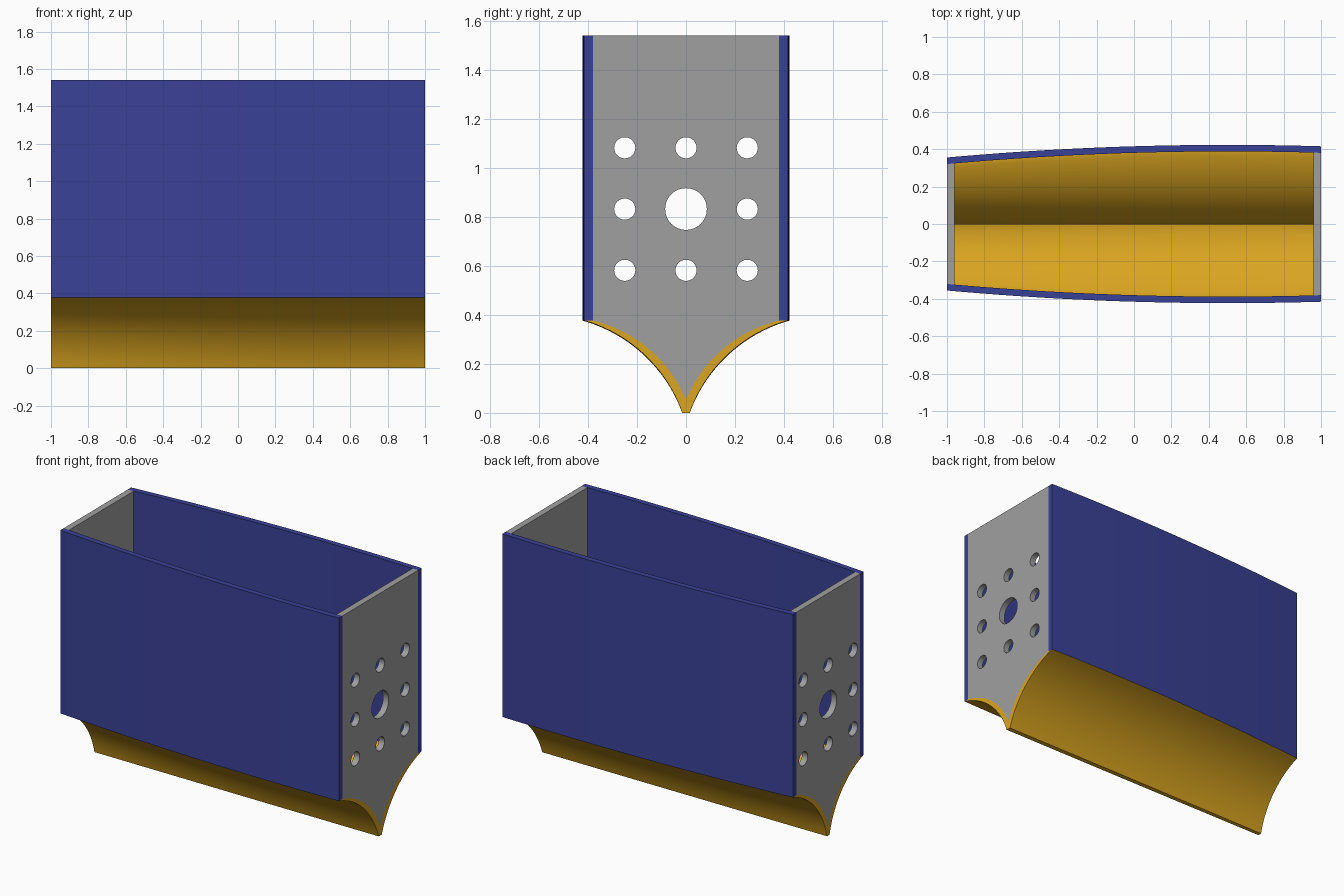
import bpy, bmesh, math
from mathutils import Vector, Matrix

if "Cube" in bpy.data.objects:
    bpy.data.objects.remove(bpy.data.objects["Cube"])

TOP, SHELF, T = 1.54, 0.377, 0.035      # rim height, wall bottom, wall thickness


def srgb(v):
    v /= 255
    return v / 12.92 if v <= 0.04045 else ((v + 0.055) / 1.055) ** 2.4


def material(name, r, g, b):
    m = bpy.data.materials.new(name)
    m.diffuse_color = (srgb(r), srgb(g), srgb(b), 1)
    m.use_nodes = True
    m.node_tree.nodes["Principled BSDF"].inputs["Base Color"].default_value = m.diffuse_color
    return m


blue = material("blue", 58, 65, 151)
gold = material("gold", 218, 165, 32)
grey = material("grey", 160, 160, 160)


def half_width(x):
    """Bulging outline of the body along its length."""
    return 0.4155 + 0.03 * x - 0.03 * x * x


def arc(p, q, sag, n=20):
    """Circular arc from p to q, bowing to the left of the direction p to q."""
    p, q = Vector(p), Vector(q)
    chord = q - p
    normal = Vector((-chord.y, chord.x)).normalized()
    half = chord.length / 2
    radius = (half * half + sag * sag) / (2 * sag)
    centre = (p + q) / 2 + normal * (sag - radius)
    along = chord.normalized()
    a = math.asin(half / radius)
    return [centre + radius * (along * math.sin(t) + normal * math.cos(t))
            for t in (-a + 2 * a * i / n for i in range(n + 1))]


def outer_curve(w):
    return arc((0.015 * w / 0.4155, 0), (w, SHELF), 0.067)


def inner_curve(w):
    return arc((0.004, 0.062), (w - T, SHELF), 0.058)


def mirrored(points):
    return [Vector((-p.x, p.y)) for p in points]


def finish(bm, name, mat):
    bmesh.ops.recalc_face_normals(bm, faces=bm.faces[:])
    mesh = bpy.data.meshes.new(name)
    bm.to_mesh(mesh)
    bm.free()
    obj = bpy.data.objects.new(name, mesh)
    bpy.context.collection.objects.link(obj)
    if mat:
        mesh.materials.append(mat)
    return obj


def loft(name, profile, stations, mat):
    """Skin a closed (y, z) profile, given by half width, along x."""
    bm = bmesh.new()
    rings = [[bm.verts.new((x, p[0], p[1])) for p in profile(half_width(x))]
             for x in stations]
    n = len(rings[0])
    for a, b in zip(rings, rings[1:]):
        for i in range(n):
            j = (i + 1) % n
            bm.faces.new((a[i], a[j], b[j], b[i]))
    bm.faces.new(rings[0])
    bm.faces.new(rings[-1])
    return finish(bm, name, mat)


def smooth(obj):
    bpy.ops.object.select_all(action='DESELECT')
    obj.select_set(True)
    bpy.context.view_layer.objects.active = obj
    bpy.ops.object.shade_smooth_by_angle(angle=math.radians(25))


stations = [-1, -0.96] + [-0.96 + 1.92 * i / 24 for i in range(1, 24)] + [0.96, 1]

# Curved side walls
for side, name in ((-1, "front_wall"), (1, "back_wall")):
    smooth(loft(name, lambda w: [(side * w, SHELF), (side * w, TOP),
                                 (side * (w - T), TOP), (side * (w - T), SHELF)],
                stations, blue))


# Hollow keel with concave flanks
def keel_profile(w):
    outer, inner = outer_curve(w), inner_curve(w)
    return (mirrored(outer)[::-1] + outer + inner[::-1] + mirrored(inner))


smooth(loft("keel", keel_profile, stations, gold))


# End plates filling the section between the walls
def plate_profile(w):
    inner = inner_curve(w)
    return ([Vector((-(w - T), TOP))] + mirrored(inner)[::-1] + inner
            + [Vector((w - T, TOP))])


plates = [loft("left_end_plate", plate_profile, (-1, -0.96), grey),
          loft("right_end_plate", plate_profile, (0.96, 1), grey)]

# Bolt holes around a large centre hole, cut through both plates
bm = bmesh.new()
for i in (-1, 0, 1):
    for j in (-1, 0, 1):
        r = 0.085 if i == j == 0 else 0.043
        bmesh.ops.create_cone(
            bm, cap_ends=True, segments=48, radius1=r, radius2=r, depth=3,
            matrix=Matrix.Translation((0, 0.25 * i, 0.832 + 0.25 * j))
            @ Matrix.Rotation(math.pi / 2, 4, 'Y'))
cutter = finish(bm, "hole_cutter", grey)
cutter.hide_render = True

for plate in plates:
    mod = plate.modifiers.new("holes", 'BOOLEAN')
    mod.operation = 'DIFFERENCE'
    mod.solver = 'EXACT'
    mod.object = cutter
    bpy.context.view_layer.objects.active = plate
    bpy.ops.object.modifier_apply(modifier=mod.name)
    smooth(plate)
bpy.data.objects.remove(cutter)
